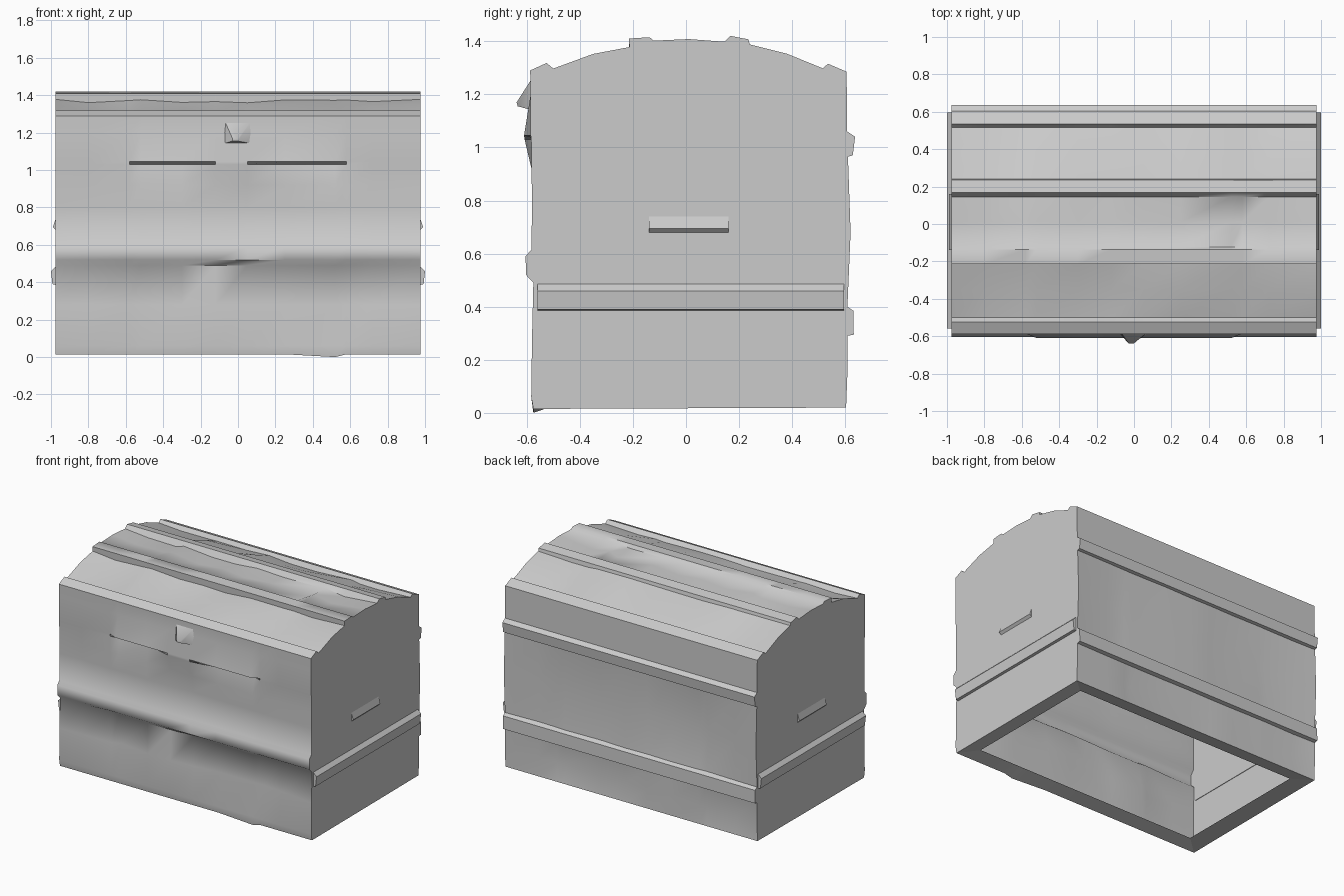
import bpy, bmesh, math, random

if "Cube" in bpy.data.objects:
    bpy.data.objects.remove(bpy.data.objects["Cube"])

random.seed(4)


def finish(bm, name, angle=50):
    bmesh.ops.recalc_face_normals(bm, faces=bm.faces)
    me = bpy.data.meshes.new(name)
    bm.to_mesh(me)
    bm.free()
    ob = bpy.data.objects.new(name, me)
    bpy.context.collection.objects.link(ob)
    bpy.ops.object.select_all(action='DESELECT')
    ob.select_set(True)
    bpy.context.view_layer.objects.active = ob
    bpy.ops.object.shade_smooth_by_angle(angle=math.radians(angle))
    return ob


def solid(name, rings):
    """Loft closed rings of equal length and cap both ends."""
    bm = bmesh.new()
    vs = [[bm.verts.new(p) for p in r] for r in rings]
    for a, b in zip(vs, vs[1:]):
        n = len(a)
        for i in range(n):
            bm.faces.new((a[i], a[(i + 1) % n], b[(i + 1) % n], b[i]))
    bm.faces.new(vs[0])
    bm.faces.new(vs[-1])
    return finish(bm, name)


# Cross-section, front bottom over the lid to back bottom: (y, z, dent depth)
profile = [
    (-.475, .035, 0), (-.575, .015, 0), (-.583, .06, 0), (-.58, .28, .04), (-.575, .49, .015),
    (-.603, .52, 0), (-.604, .59, 0), (-.582, .615, 0),
    (-.58, .8, .015), (-.582, .92, 0), (-.583, 1.03, 0), (-.585, 1.045, 0), (-.585, 1.2, 0),
    (-.587, 1.29, 0), (-.525, 1.318, 0), (-.50, 1.297, .01), (-.35, 1.352, .04), (-.213, 1.378, .02),
    (-.215, 1.41, 0), (-.137, 1.415, 0), (-.122, 1.402, .01), (.01, 1.408, .03), (.145, 1.398, .02),
    (.168, 1.42, 0), (.235, 1.407, 0), (.24, 1.388, .01), (.38, 1.353, .03), (.515, 1.298, .015),
    (.535, 1.315, 0), (.605, 1.285, 0), (.607, 1.06, 0),
    (.637, 1.04, 0), (.628, .97, 0), (.61, .965, .005), (.62, .68, .04), (.608, .4, .01),
    (.63, .385, 0), (.632, .295, 0), (.608, .29, .005), (.608, .15, .03), (.603, .02, 0), (.50, .035, 0)]

# Domed shell with battered panels, open underneath
xs = [-.975, -.8, -.58, -.52, -.3, -.12, .05, .25, .52, .58, .72, .975]
bm = bmesh.new()
rows = []
for x in xs:
    inner = abs(x) < .95
    row = []
    for i, (y, z, d) in enumerate(profile):
        push = d * random.uniform(0, 1.1) if inner else 0
        if 13 < i < 30:                 # lid panels sag down
            z -= push
        else:                           # wall panels dent inward
            y += push if y < 0 else -push
        if i in (10, 11) and abs(x) < .56:   # lid ledge on the front
            y += .022 if i == 10 and abs(x) > .2 else -.025
        if i == 1 and x == .52:         # low spot of the front edge
            z = 0
        row.append(bm.verts.new((x, y, z)))
    rows.append(row)
for a, b in zip(rows, rows[1:]):
    for i in range(len(profile) - 1):
        bm.faces.new((a[i], b[i], b[i + 1], a[i + 1]))
# Ends: outer wall plus a lip folded under the bottom
for row, s in ((rows[0], -1), (rows[-1], 1)):
    bm.faces.new(row[1:-1])
    lip = [bm.verts.new((s * .86, y, .035)) for y in (-.475, .50)]
    bm.faces.new((row[1], row[-2], lip[1], lip[0]))
bm.normal_update()
bmesh.ops.triangulate(bm, faces=[f for f in bm.faces if len(f.verts) > 4])
finish(bm, "trunk_shell")

# Side ribs and small handle ledges
for side, s in (("left", -1), ("right", 1)):
    rib = [(.97, .385), (.992, .39), (1.0, .46), (.97, .49)]
    solid(side + "_side_rib", [[(s * x, y, z) for x, z in rib] for y in (-.56, .595)])
    ledge = [(.97, .675), (.99, .695), (.97, .755)]
    solid(side + "_handle_ledge", [[(s * x, y, z) for x, z in ledge] for y in (-.14, .16)])

# Pointed front latch
solid("front_latch", [[(-.07, -.58, 1.26), (.07, -.58, 1.26), (.08, -.58, 1.14), (-.08, -.58, 1.14)],
                      [(-.03, -.638, 1.17), (.0, -.638, 1.17), (.0, -.634, 1.155), (-.03, -.634, 1.155)]])
